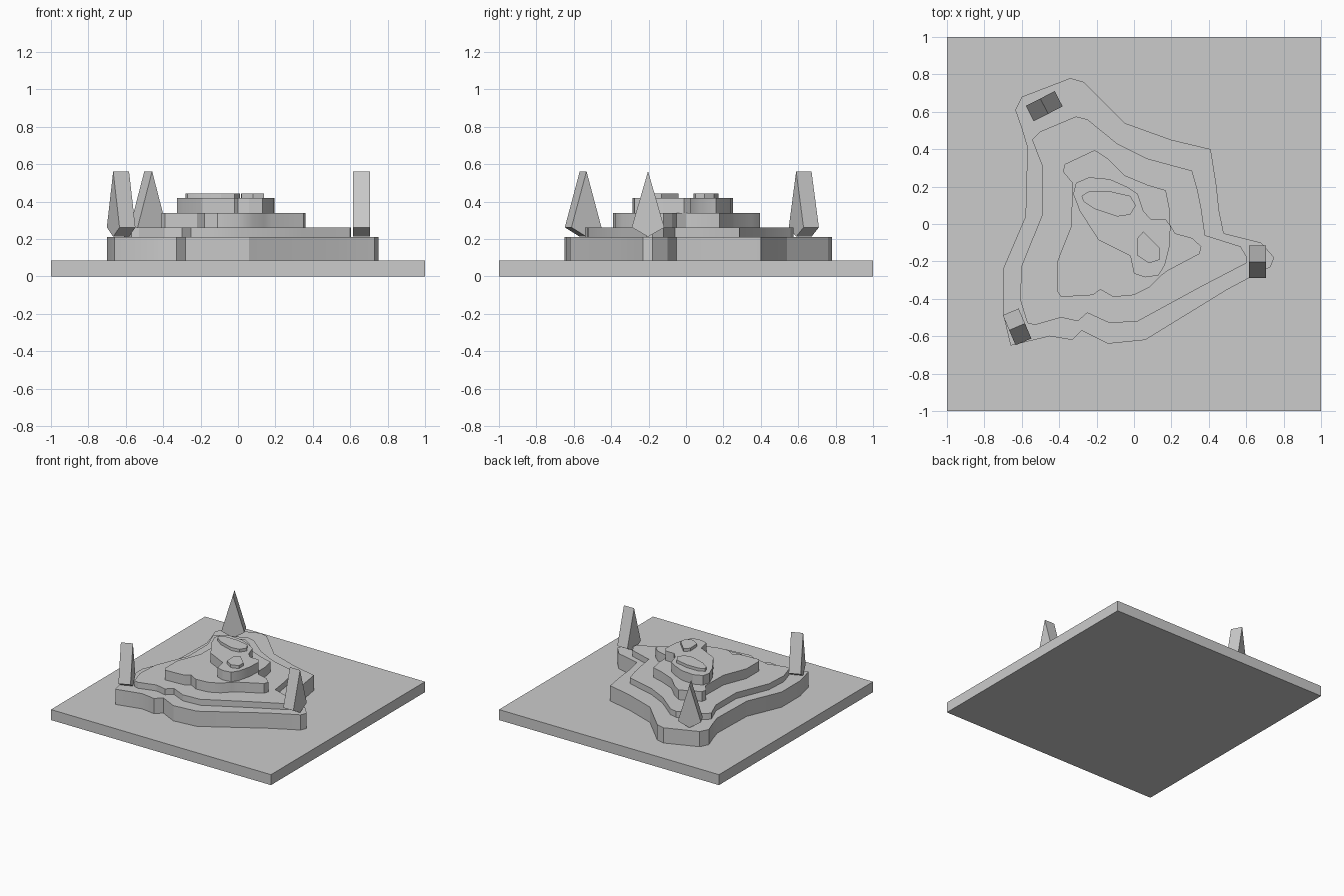
import bpy, bmesh, math

stone = bpy.data.materials.new("plain grey")
stone.diffuse_color = (0.6, 0.6, 0.6, 1)


def prism(name, outline, depth):
    """Extrude a flat outline of 3D points by a depth vector."""
    bm = bmesh.new()
    face = bm.faces.new([bm.verts.new(p) for p in outline])
    grown = bmesh.ops.extrude_face_region(bm, geom=[face], use_keep_orig=True)
    moved = [g for g in grown["geom"] if isinstance(g, bmesh.types.BMVert)]
    bmesh.ops.translate(bm, vec=depth, verts=moved)
    bmesh.ops.recalc_face_normals(bm, faces=bm.faces)
    mesh = bpy.data.meshes.new(name)
    bm.to_mesh(mesh)
    bm.free()
    mesh.materials.append(stone)
    ob = bpy.data.objects.new(name, mesh)
    bpy.context.collection.objects.link(ob)
    return ob


def slab(name, points, bottom, top):
    ob = prism(name, [(x, y, bottom) for x, y in points], (0, 0, top - bottom))
    bpy.ops.object.select_all(action='DESELECT')
    ob.select_set(True)
    bpy.context.view_layer.objects.active = ob
    bpy.ops.object.shade_smooth_by_angle(angle=math.radians(25))
    return ob


# Square base plate
slab("base_plate", [(-1, -1), (1, -1), (1, 1), (-1, 1)], 0, 0.086)

# Contour terraces, from lowest to highest
slab("terrace_1", [
    (-.34, .78), (-.27, .76), (-.05, .54), (.20, .45), (.41, .40), (.44, .21),
    (.455, .07), (.48, -.05), (.68, -.10), (.75, -.18), (.73, -.23), (.65, -.27),
    (.50, -.35), (.06, -.62), (-.14, -.64), (-.28, -.57), (-.33, -.62),
    (-.45, -.60), (-.66, -.65), (-.70, -.48), (-.70, -.24), (-.58, .04),
    (-.57, .41), (-.60, .51), (-.635, .61), (-.60, .68)], 0.08, 0.211)
slab("terrace_2", [
    (-.31, .575), (-.25, .56), (-.09, .43), (.07, .35), (.31, .285), (.34, .18),
    (.36, .08), (.38, -.06), (.57, -.12), (.605, -.18), (.60, -.21), (.35, -.34),
    (.02, -.52), (-.13, -.53), (-.25, -.475), (-.30, -.52), (-.39, -.50),
    (-.53, -.54), (-.57, -.53), (-.61, -.40), (-.60, -.22), (-.49, .05),
    (-.49, .31), (-.545, .45), (-.50, .495)], 0.205, 0.26)
slab("terrace_3", [
    (-.21, .395), (-.14, .35), (-.05, .26), (.07, .21), (.17, .18), (.19, .08),
    (.19, 0), (.22, -.05), (.31, -.075), (.36, -.12), (.35, -.16), (.18, -.25),
    (.14, -.28), (.08, -.34), (0, -.38), (-.11, -.39), (-.18, -.35),
    (-.22, -.38), (-.39, -.39), (-.41, -.36), (-.41, -.20), (-.335, -.01),
    (-.33, .22), (-.38, .28), (-.37, .32)], 0.25, 0.34)
slab("terrace_4", [
    (-.24, .25), (-.13, .24), (-.04, .20), (.02, .16), (.05, .07), (.09, .025),
    (.17, .025), (.195, -.01), (.19, -.12), (.165, -.22), (.13, -.275),
    (.06, -.285), (.0, -.265), (-.02, -.17), (-.19, -.085), (-.29, .07),
    (-.325, .16), (-.31, .22)], 0.33, 0.418)
slab("back_peak", [
    (-.24, .175), (-.13, .175), (-.02, .15), (.01, .10), (-.02, .05),
    (-.09, .04), (-.21, .08), (-.27, .12), (-.28, .15)], 0.41, 0.442)
slab("front_peak", [
    (.05, -.04), (.09, -.08), (.14, -.13), (.14, -.19), (.08, -.21),
    (.02, -.17), (.015, -.08)], 0.41, 0.442)

# Kite-shaped location markers: x, y, angle of the wide direction
KITE = [(-.087, 0, .262), (0, 0, .212), (.087, 0, .262), (0, 0, .562)]
MARKERS = [("right_marker", .66, -.203, 90),
           ("back_marker", -.48, .63, 27),
           ("left_marker", -.625, -.55, -67)]
for name, x, y, angle in MARKERS:
    ob = prism(name, [(u, -.046, z) for u, _, z in KITE], (0, .092, 0))
    ob.location = (x, y, 0)
    ob.rotation_euler.z = math.radians(angle)
